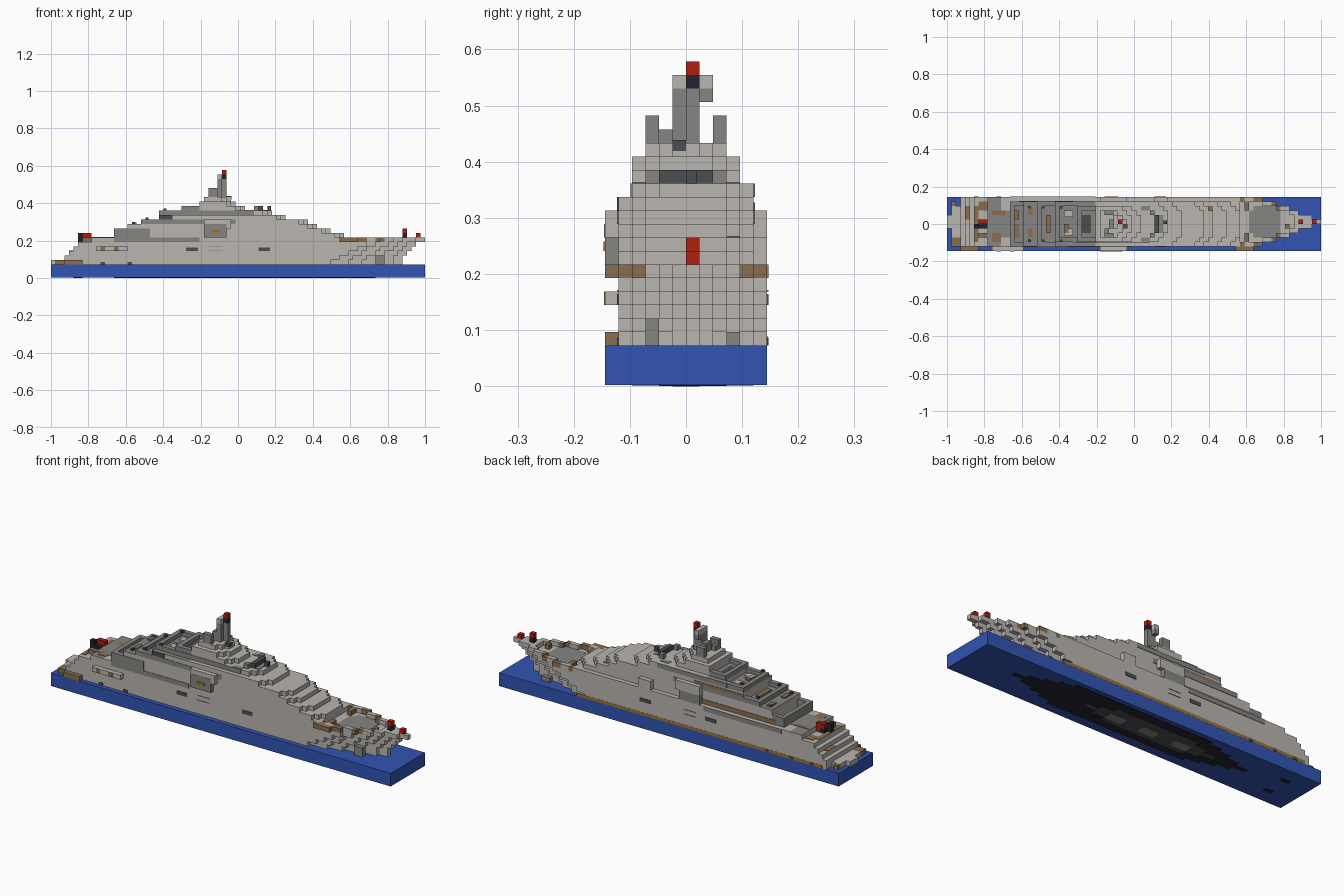
import bpy
import bmesh

default_cube = bpy.data.objects.get("Cube")
if default_cube:
    bpy.data.objects.remove(default_cube, do_unlink=True)

U = 2 / 83          # one block
THIN = 0.1          # plate thickness in blocks


def material(name, red, green, blue):
    mat = bpy.data.materials.new(name)
    mat.use_nodes = True
    mat.diffuse_color = (red, green, blue, 1)
    shader = mat.node_tree.nodes["Principled BSDF"]
    shader.inputs["Base Color"].default_value = (red, green, blue, 1)
    shader.inputs["Roughness"].default_value = 0.8
    return mat


WATER = material("water_blue", .032, .09, .45)
WHITE = material("hull_pale_grey", .49, .465, .435)
GREY = material("deck_grey", .235, .235, .225)
DARK = material("dark_grey", .07, .075, .08)
BLACK = material("near_black", .016, .016, .028)
RED = material("signal_red", .43, .014, .005)
WOOD = material("wood_brown", .26, .155, .08)
GOLD = material("trim_gold", .32, .17, .035)


def place(i, j, k):
    return (i * U - 1, (j - 6) * U, k * U)


def finish(name, bm, mats):
    bmesh.ops.recalc_face_normals(bm, faces=bm.faces)
    mesh = bpy.data.meshes.new(name)
    bm.to_mesh(mesh)
    bm.free()
    for mat in mats:
        mesh.materials.append(mat)
    obj = bpy.data.objects.new(name, mesh)
    bpy.context.scene.collection.objects.link(obj)
    return obj


def boxes(name, mat, *blocks):
    """Axis-aligned blocks given as (x, y, z, length, width, height)."""
    bm = bmesh.new()
    for i, j, k, length, width, height in blocks:
        cube = bmesh.ops.create_cube(bm, size=1)["verts"]
        for v in cube:
            v.co = place(i + (v.co.x + .5) * length,
                         j + (v.co.y + .5) * width,
                         k + (v.co.z + .5) * height)
    return finish(name, bm, [mat])


def tier(name, mat, i0, i1, j0, j1, k, height=1, inset=lambda i: 0, aft=None):
    """Slab with a stepped plan; inset(i) narrows each column on both sides.
    Upward faces behind column aft become deck grey."""
    near, far = [], []
    splits = [i0] + [i for i in range(i0 + 1, i1)
                     if inset(i) != inset(i - 1) or i == aft] + [i1]
    for a, b in zip(splits, splits[1:]):
        r = inset(a)
        near += [(a, j0 + r), (b, j0 + r)]
        far += [(a, j1 - r), (b, j1 - r)]
    bm = bmesh.new()
    for n in range(0, len(near), 2):
        ring = [near[n], near[n + 1], far[n + 1], far[n]]
        low = [bm.verts.new(place(i, j, k)) for i, j in ring]
        high = [bm.verts.new(place(i, j, k + height)) for i, j in ring]
        bm.faces.new(low)
        top = bm.faces.new(high)
        top.material_index = int(aft is not None and ring[1][0] <= aft)
        for s in range(4):
            t = (s + 1) % 4
            # skip walls shared by neighbouring columns of equal width
            if s == 1 and n + 2 < len(near) and inset(ring[1][0]) <= inset(ring[0][0]):
                continue
            bm.faces.new((low[s], low[t], high[t], high[s]))
    return finish(name, bm, [mat, GREY])


def bow_taper(start, end):
    return lambda i: max(0, min(5, round(5 * (i - start) / (end - 1 - start))))


def rounded_front(end):
    return lambda i: max(0, 2 - (end - 1 - i))


def rounded_ends(start, end, steps):
    return lambda i: max(0, steps - (end - 1 - i) // 3, steps - (i - start) // 3)


# Water block with dark shapes on its underside
boxes("water", WATER, (0, 0, THIN, 83, 12, 3 - THIN))
tier("keel_shadow", BLACK, 14, 72, 2, 11, .05, .05, rounded_ends(14, 72, 4))
tier("keel_patch", DARK, 22, 54, 4, 9, 0, .05, rounded_ends(22, 54, 2))
boxes("keel_spots", GREY, *[(i, 5, -.02, 4, 2, .02) for i in (28, 36, 44)])
boxes("rudder_spots", BLACK, *[(5, j, .05, 2, 1, .05) for j in (3, 8)])

# Flared hull layers, the lowest first
for n, (stern, bow) in enumerate([(3, 78), (3, 78), (4, 79), (5, 80), (6, 81)]):
    tier(f"hull_layer_{n + 1}", WHITE, stern, bow, 1, 12, n + 3, 1,
         bow_taper(60 + 2 * n, bow))
tier("main_deck", WHITE, 9, 65, 1, 12, 8, 1, aft=12)

# Foredeck bulwark, solid at the tip
sheer = bow_taper(68, 83)
rim, wood_rim = [], []
for i in range(65, 77):
    for j in (1 + sheer(i), 11 - sheer(i)):
        (wood_rim if i % 4 < 2 and i < 76 else rim).append((i, j, 8, 1, 1, 1))
boxes("bulwark", WHITE, *rim)
boxes("bulwark_wood", WOOD, *wood_rim, (64, 0, 8, 4, 1, 1), (66, 2, 8, 1, 2, 1),
      (66, 9, 8, 1, 2, 1), (75, 5, 8, 1, 1, 1))
tier("bow_tip", WHITE, 77, 83, 1, 12, 8, 1, sheer)
boxes("helipad", GREY, (67, 4, 8, 7, 5, THIN), (68, 3, 8, 5, 7, THIN))

# Superstructure tiers: start, end, near side, far side
tiers = [(17, 65, 1, 11), (17, 62, 1, 11), (17, 59, 1, 11), (24, 57, 1, 11),
         (24, 52, 1, 11), (29, 49, 2, 11), (33, 43, 2, 10), (33, 41, 2, 10),
         (34, 40, 3, 9)]
for n, (a, b, j0, j1) in enumerate(tiers):
    tier(f"superstructure_tier_{n + 1}", WHITE, a, b, j0, j1, n + 9, 1,
         rounded_front(b), aft=33 if n < 6 else None)


# Open aft terraces with parapets and grey floors
def terrace(name, a, b, j0, j1, k, height=1):
    boxes(name + "_parapet", GREY, (a, j0, k, 1, j1 - j0, height),
          (a + 1, j0, k, b - a - 1, 1, height),
          (a + 1, j1 - 1, k, b - a - 1, 1, height))
    boxes(name + "_floor", GREY, (a + 1, j0 + 1, k, b - a - 1, j1 - j0 - 2, THIN))


terrace("lower_terrace", 14, 17, 1, 11, 9, 2)
terrace("middle_terrace", 20, 24, 1, 11, 12)
terrace("upper_terrace", 24, 29, 2, 11, 14)
terrace("top_terrace", 29, 33, 2, 10, 15)

# Grey gallery bands along both sides
for name, a, length, k, j0, j1 in (("lower", 14, 19, 8, 1, 12), ("middle", 20, 21, 12, 1, 11),
                                   ("upper", 28, 17, 14, 2, 11)):
    boxes(name + "_gallery", GREY, (a, j0 - THIN, k, length, THIN, 1),
          (a, j1, k, length, THIN, 1))
boxes("gallery_step", GREY, (14, 1 - THIN, 9, 8, THIN, 2))
boxes("gallery_window", DARK, (24, 1 - THIN, 13, 3, THIN, 1))

# Left side trim
boxes("waterline_trim", GOLD, (4, 12 - THIN / 2, 3, 60, THIN / 2 + .02, .7))
boxes("side_wood", WOOD, (16, 11, 9, 20, THIN, 1), (24, 11, 13, 12, THIN, .6))

# Side bays and hull windows
for side, j, face in (("right", 0, 1 - THIN), ("left", 11, 12)):
    boxes(side + "_bay", GREY, (34, j, 9, 5, 1, 2))
    boxes(side + "_bay_roof", WHITE, (34, j, 11, 6, 1, 2))
    boxes(side + "_hull_windows", DARK, *[(i, face, 6, 2.6, THIN, .8) for i in (30, 46)])
    boxes(side + "_hull_hatch", GREY, (35, face, 6, 3, THIN, THIN), (35, face, 7, 3, THIN, THIN))
    boxes(side + "_low_ports", DARK, *[(i, face, 3, 1, THIN, .6) for i in (6, 11, 17)])
boxes("bay_panel", GREY, (34, -THIN / 2, 11, 5, THIN, 1))
boxes("bay_lamp", GOLD, (35.5, -THIN, 10, 2, THIN, .7))
boxes("left_box", WHITE, (46, 11, 9, 3, 1, 2))
boxes("right_shelf", WHITE, (10, 0, 6, 7, 1, 1))
boxes("shelf_wood", WOOD, *[(i, -THIN / 2, 6, 1, THIN, 1) for i in (11, 14)])
boxes("anchors", GREY, (72, 3, 3, 2, 1, 2), (72, 9, 3, 2, 1, 1))

# Stern platform and equipment
boxes("swim_platform", WHITE, (1, 3, 3, 2, 7, 1), (0, 5, 3, 1, 3, 1))
boxes("platform_wood", WOOD, (1, 1, 3, 2, 2, 1), (3, 0, 3, 4, 1, 1), (1, 10, 3, 1, 1, 1))
boxes("stern_wood", WOOD, (6, 2, 8, 1, 8, THIN), (7, 3, 8, 2, 1, 1), (7, 9, 8, 2, 2, THIN),
      (4, 7, 6, 1, 3, THIN), (10, 2, 9, 2, 2, THIN), (10, 8, 9, 3, 1, THIN))
boxes("stern_crane", BLACK, (6, 5, 8, 3, 1, 1), (6, 5, 9, 1, 1, 1), (7, 6, 8, 1, 1, 1))
boxes("stern_crane_lights", RED, (7, 6, 9, 1, 1, 1), (8, 6, 8, 1, 1, 2))
boxes("deck_house", GREY, (9, 3, 9, 5, 6, THIN))

# Deck furniture
boxes("loungers", WOOD, (15, 3, 9, 1, 3, THIN * 3), (15, 7, 9, 1, 2, 1), (18, 3, 12, 1, 2, THIN * 3),
      (18, 8, 12, 1, 2, THIN * 3), (22, 4, 12, 1, 4, .6), (26, 4, 14, 1, 2, .5), (58, 3, 11, 1, 2, THIN),
      (58, 8, 11, 1, 2, THIN))
boxes("deck_posts", DARK, *[(i, j, k, .6, .6, .4) for i, k in ((18, 12), (21, 13), (25, 15))
                            for j in (2, 9.4)])
for n, j in enumerate((3.5, 7.5)):
    boxes(f"sun_pad_{n + 1}", WHITE, (26, j, 14, 2, 1.5, .5))
boxes("pool", DARK, (30, 4, 15, 2, 4, .2))

# Bridge windscreen
boxes("windscreen", DARK, (46, 4, 15, 1, 4, 1))
boxes("windscreen_wings", GREY, (45, 3, 15, 1, 1, 1), (45, 8, 15, 1, 1, 1),
      (43, 2, 15, 2, 1, THIN), (43, 9, 15, 2, 1, THIN), (47, 4, 15, 1, 4, THIN))
boxes("forward_post", DARK, (48, 6, 15, .8, .8, 1))

# Mast with side fins, radar and red lamp
boxes("mast", GREY, (36, 5, 18, 2, 2, 2), (37, 5, 20, 1, 2, 2), (38, 6, 18, 1, 1, 4))
boxes("mast_fins", GREY, (35, 3, 18, 2, 1, 2), (35, 4, 18, 1, 1, 1), (35, 8, 18, 2, 1, 2))
boxes("mast_window", DARK, (39, 5, 17.4, 1.1, 1, .8))
boxes("radar", WHITE, (37, 5, 22, 1, 3, 1))
boxes("radar_arm", GREY, (37, 7, 21, 1, 1, 1))
boxes("lamp_base", BLACK, (38, 6, 22, 1, 1, 1))
boxes("mast_lamp", RED, (38, 6, 23, 1, 1, 1))

# Bow lamps
boxes("bow_lamp_base", BLACK, (78, 6, 9, 1, 1, 1))
boxes("bow_lamps", RED, (78, 6, 10, 1, 1, 1), (81, 6, 9, 1, 1, 1))
